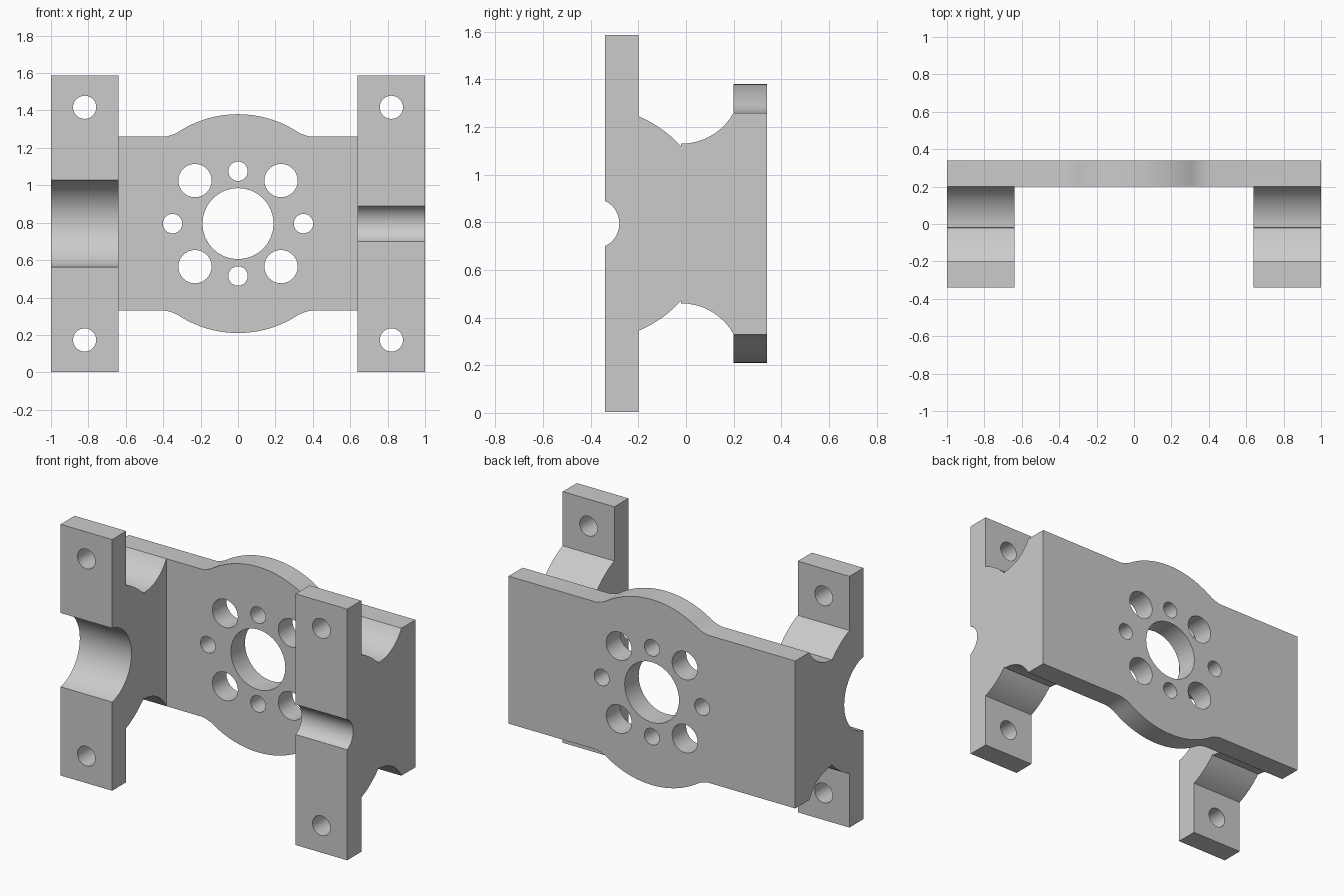
import bpy, bmesh
from math import sin, cos, sqrt, asin, atan2, pi
from mathutils import Vector

if "Cube" in bpy.data.objects:
    bpy.data.objects.remove(bpy.data.objects["Cube"])

ZC = 0.795          # mid height, the part is symmetric above and below it
BORE_Y = -0.385     # axis of the shaft bores in the arms


def arc(cx, cy, r, a0, a1, n):
    return [(cx + r * cos(a0 + (a1 - a0) * i / n), cy + r * sin(a0 + (a1 - a0) * i / n))
            for i in range(n + 1)]


def prism(name, pts, place, depth):
    """Extrude a closed 2D outline; place maps (u, v) to 3D, depth is the sweep."""
    bm = bmesh.new()
    face = bm.faces.new([bm.verts.new(place(u, v)) for u, v in pts])
    ext = bmesh.ops.extrude_face_region(bm, geom=[face])
    bmesh.ops.translate(bm, vec=Vector(depth),
                        verts=[g for g in ext["geom"] if isinstance(g, bmesh.types.BMVert)])
    bmesh.ops.recalc_face_normals(bm, faces=bm.faces[:])
    mesh = bpy.data.meshes.new(name)
    bm.to_mesh(mesh)
    bm.free()
    obj = bpy.data.objects.new(name, mesh)
    bpy.context.collection.objects.link(obj)
    return obj


def boolean(obj, tool, operation):
    mod = obj.modifiers.new(operation.lower(), 'BOOLEAN')
    mod.object, mod.operation, mod.solver = tool, operation, 'EXACT'
    bpy.context.view_layer.objects.active = obj
    bpy.ops.object.modifier_apply(modifier=mod.name)
    bpy.data.objects.remove(tool)


def arm(name, x0, bore_r):
    """Clamp arm: front flange, waisted web and a half-round shaft bore."""
    half = []                                   # upper half as (y, height above mid)
    a_bore = asin((-0.34 - BORE_Y) / bore_r)
    half += arc(BORE_Y, 0, bore_r, 0, pi / 2 - a_bore, 12)
    half += [(-0.34, 0.792), (-0.2, 0.792)]
    r_web = 0.487
    half += arc(BORE_Y, 0, r_web, atan2(0.45, 0.185), atan2(0.325, 0.363), 8)
    r = 0.251
    end = atan2(-0.121, 0.22)
    half += arc(-0.02, 0.335 + r, r, -pi / 2, end, 9)
    half += [(0.25, 0.465)]
    lower = [(y, -z) for y, z in reversed(half)]
    outline = half + lower[:-1]
    return prism(name, outline, lambda y, z: (x0, y, ZC + z), (0.36, 0, 0))


# Back plate with rounded bulges above and below
R = 0.585
a = asin(0.465 / R)
bulge = arc(0, 0, R, a, pi - a, 24)
bulge = [(0.39, 0.465), (0.36, 0.472)] + bulge[1:-1] + [(-0.36, 0.472), (-0.39, 0.465)]
upper = [(1, 0.465)] + bulge + [(-1, 0.465)]
outline = upper + [(-x, -z) for x, z in upper]
bracket = prism("motor_bracket", outline, lambda x, z: (x, 0.2, ZC + z), (0, 0.14, 0))

# Side arms: large bore on the left, small bore on the right
boolean(bracket, arm("left_arm", -1.0, 0.237), 'UNION')
boolean(bracket, arm("right_arm", 0.64, 0.105), 'UNION')

# Holes: (x, height from mid, radius, y start, y length)
holes = [(0, 0, 0.19, 0.1, 0.4)]
for s in (-1, 1):
    holes += [(0, s * 0.28, 0.052, 0.1, 0.4), (s * 0.35, 0, 0.052, 0.1, 0.4)]
    for t in (-1, 1):
        holes += [(s * 0.23, t * 0.23, 0.089, 0.1, 0.4),
                  (s * 0.82, t * 0.622, 0.062, -0.45, 0.35)]
for x, h, r, y0, length in holes:
    ring = arc(x, ZC + h, r, 0, 2 * pi, 32)[:-1]
    boolean(bracket, prism("hole_cutter", ring, lambda u, v: (u, y0, v), (0, length, 0)),
            'DIFFERENCE')

# Smooth the curves, keep the edges sharp
bpy.ops.object.select_all(action='DESELECT')
bracket.select_set(True)
bpy.context.view_layer.objects.active = bracket
bpy.ops.object.shade_smooth_by_angle(angle=0.5)
